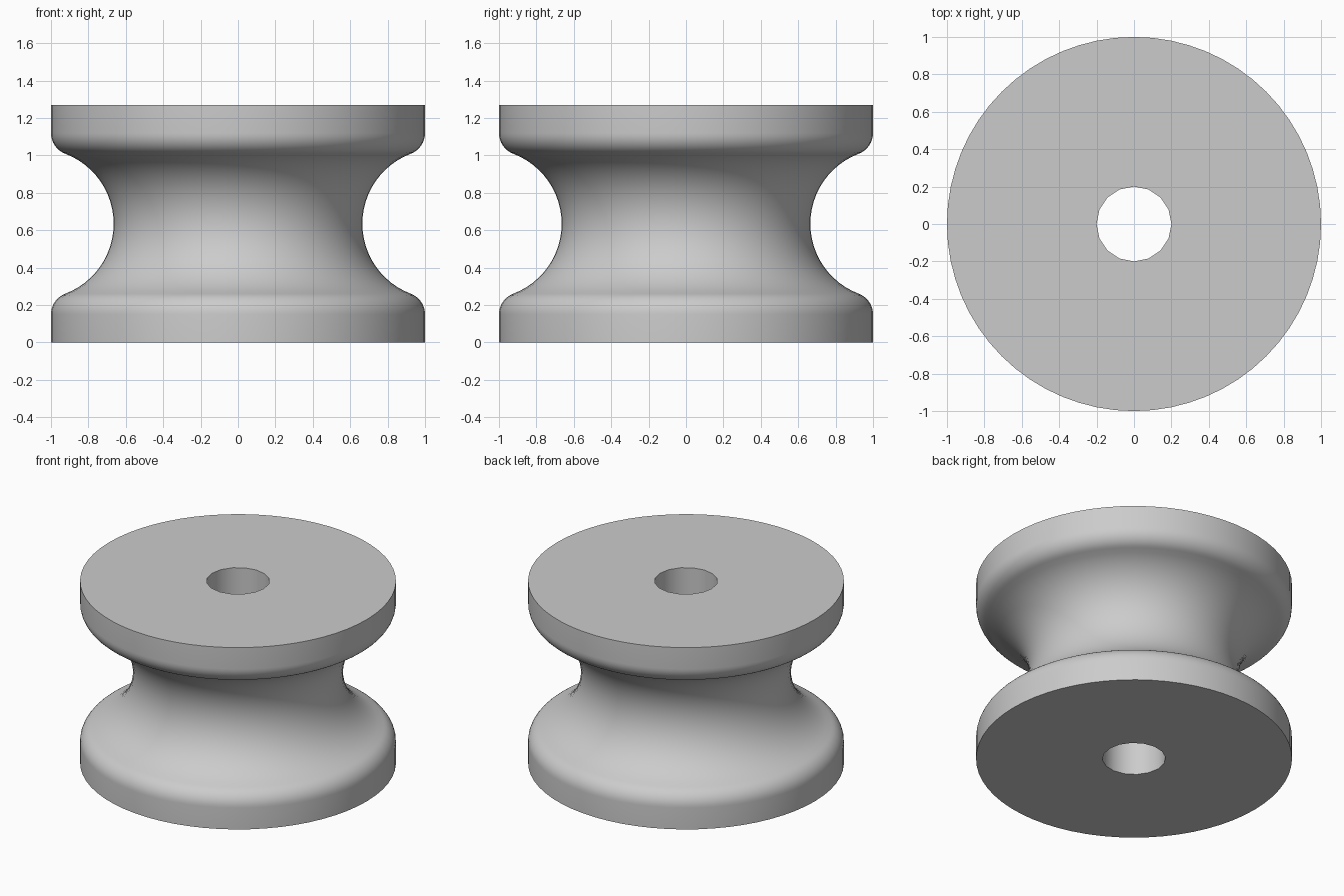
import bpy, bmesh, math

if "Cube" in bpy.data.objects:
    bpy.data.objects.remove(bpy.data.objects["Cube"])

HEIGHT, RIM, BORE = 1.27, 1.0, 0.2
GROOVE_R, GROOVE_X, FILLET = 0.4, 1.065, 0.118
SIDES, BORE_SIDES = 64, 16
MID = HEIGHT / 2

# Upper half of the profile: groove arc, tangent fillet, straight rim
rise = math.sqrt((GROOVE_R + FILLET) ** 2 - (GROOVE_X - RIM + FILLET) ** 2)
tangent = math.atan2(rise, GROOVE_X - RIM + FILLET)
upper = []
for i in range(13):
    a = tangent * i / 12
    upper.append((GROOVE_X - GROOVE_R * math.cos(a), GROOVE_R * math.sin(a)))
for i in range(1, 9):
    a = -tangent * (1 - i / 8)
    upper.append((RIM - FILLET + FILLET * math.cos(a), rise + FILLET * math.sin(a)))
upper.append((RIM, MID))
profile = [(r, -z) for r, z in reversed(upper[1:])] + upper

bm = bmesh.new()


def lathe(points, sides):
    """Revolve (radius, height) points and return the rings of vertices."""
    rings = []
    for r, z in points:
        rings.append([bm.verts.new((r * math.cos(math.tau * k / sides),
                                    r * math.sin(math.tau * k / sides), z + MID))
                      for k in range(sides)])
    for low, high in zip(rings, rings[1:]):
        for k in range(sides):
            n = (k + 1) % sides
            bm.faces.new((low[k], low[n], high[n], high[k]))
    return rings


# Grooved outside and bore through the middle
outside = lathe(profile, SIDES)
bore = lathe([(BORE, -MID), (BORE, MID)], BORE_SIDES)

# Flat end faces around the bore
for end in (0, -1):
    edges = [bm.edges.get((ring[k - 1], ring[k]))
             for ring in (outside[end], bore[end]) for k in range(len(ring))]
    bmesh.ops.triangle_fill(bm, edges=edges, use_beauty=True)
bmesh.ops.recalc_face_normals(bm, faces=bm.faces[:])

mesh = bpy.data.meshes.new("grooved_roller")
bm.to_mesh(mesh)
bm.free()
roller = bpy.data.objects.new("grooved_roller", mesh)
bpy.context.collection.objects.link(roller)

grey = bpy.data.materials.new("light grey")
grey.diffuse_color = (0.6, 0.6, 0.6, 1)
grey.use_nodes = True
grey.node_tree.nodes["Principled BSDF"].inputs["Base Color"].default_value = grey.diffuse_color
mesh.materials.append(grey)

bpy.context.view_layer.objects.active = roller
roller.select_set(True)
bpy.ops.object.shade_smooth_by_angle(angle=math.radians(35))
